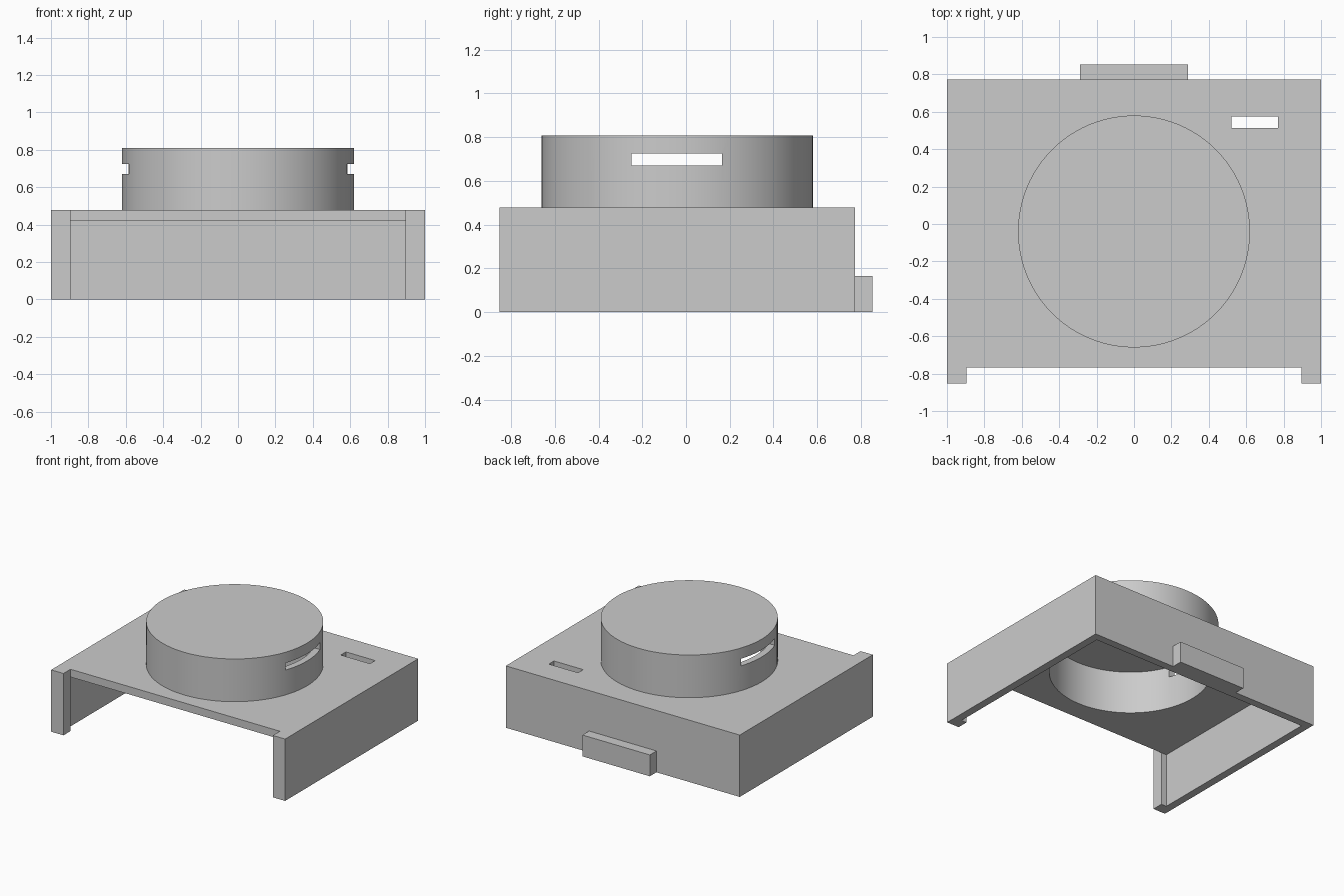
import bpy
import bmesh
import math
from mathutils import Matrix

default = bpy.data.objects.get("Cube")
if default:
    bpy.data.objects.remove(default, do_unlink=True)

# Main dimensions
BACK, NOTCH, FRONT = 0.772, -0.767, -0.853
HEIGHT, WALL = 0.478, 0.06
DRUM_Y, DRUM_R, DRUM_TOP = -0.04, 0.62, 0.808

grey = bpy.data.materials.new("light_grey")
grey.use_nodes = True
grey.diffuse_color = (0.6, 0.6, 0.6, 1)
grey.node_tree.nodes["Principled BSDF"].inputs["Base Color"].default_value = (0.6, 0.6, 0.6, 1)


def finish(name, bm):
    bmesh.ops.recalc_face_normals(bm, faces=bm.faces)
    mesh = bpy.data.meshes.new(name)
    bm.to_mesh(mesh)
    bm.free()
    mesh.materials.append(grey)
    ob = bpy.data.objects.new(name, mesh)
    bpy.context.collection.objects.link(ob)
    return ob


def prism(name, half, z0, z1):
    """Extrude a plan outline given by its +x half, mirrored in x."""
    bm = bmesh.new()
    outline = half + [(-x, y) for x, y in reversed(half)]
    face = bm.faces.new([bm.verts.new((x, y, z0)) for x, y in outline])
    top = bmesh.ops.extrude_face_region(bm, geom=[face])["geom"]
    bmesh.ops.translate(bm, vec=(0, 0, z1 - z0),
                        verts=[v for v in top if isinstance(v, bmesh.types.BMVert)])
    return finish(name, bm)


def box(name, lo, hi):
    bm = bmesh.new()
    bmesh.ops.create_cube(bm, size=1)
    for v in bm.verts:
        v.co = [l if c < 0 else h for c, l, h in zip(v.co, lo, hi)]
    return finish(name, bm)


def disc(name, r, z0, z1):
    bm = bmesh.new()
    place = Matrix.Translation((0, DRUM_Y, (z0 + z1) / 2))
    bmesh.ops.create_cone(bm, cap_ends=True, segments=96, radius1=r, radius2=r,
                          depth=z1 - z0, matrix=place)
    return finish(name, bm)


def combine(target, tool, operation):
    mod = target.modifiers.new(tool.name, "BOOLEAN")
    mod.object, mod.operation, mod.solver = tool, operation, "EXACT"
    bpy.ops.object.select_all(action="DESELECT")
    bpy.context.view_layer.objects.active = target
    target.select_set(True)
    bpy.ops.object.modifier_apply(modifier=mod.name)
    bpy.data.objects.remove(tool, do_unlink=True)


# Housing with two front corner lips, and the round drum on its roof
housing = prism("housing", [(1, BACK), (1, FRONT), (0.895, FRONT), (0.895, NOTCH)], 0, HEIGHT)
combine(housing, disc("drum", DRUM_R, HEIGHT - WALL / 2, DRUM_TOP), "UNION")

# Hollow inside, open at the bottom and between the lips
inner = 1 - WALL
combine(housing, prism("cavity", [(inner, BACK - WALL), (inner, NOTCH), (0.895, NOTCH), (0.895, -1)],
                       -0.2, HEIGHT - WALL), "DIFFERENCE")
combine(housing, disc("drum_cavity", DRUM_R - 0.05, 0.3, DRUM_TOP - WALL), "DIFFERENCE")

# Slot across both drum sides and slot in the roof
combine(housing, box("drum_slot", (-1, -0.25, 0.67), (1, 0.165, 0.725)), "DIFFERENCE")
combine(housing, box("roof_slot", (0.52, 0.512, 0.3), (0.77, 0.575, 0.6)), "DIFFERENCE")

# Rounded walls smooth, corners crisp
bpy.context.view_layer.objects.active = housing
housing.select_set(True)
bpy.ops.object.shade_smooth_by_angle(angle=math.radians(30))

# Tab on the back wall
box("back_tab", (-0.288, BACK, 0), (0.288, -FRONT, 0.165))
